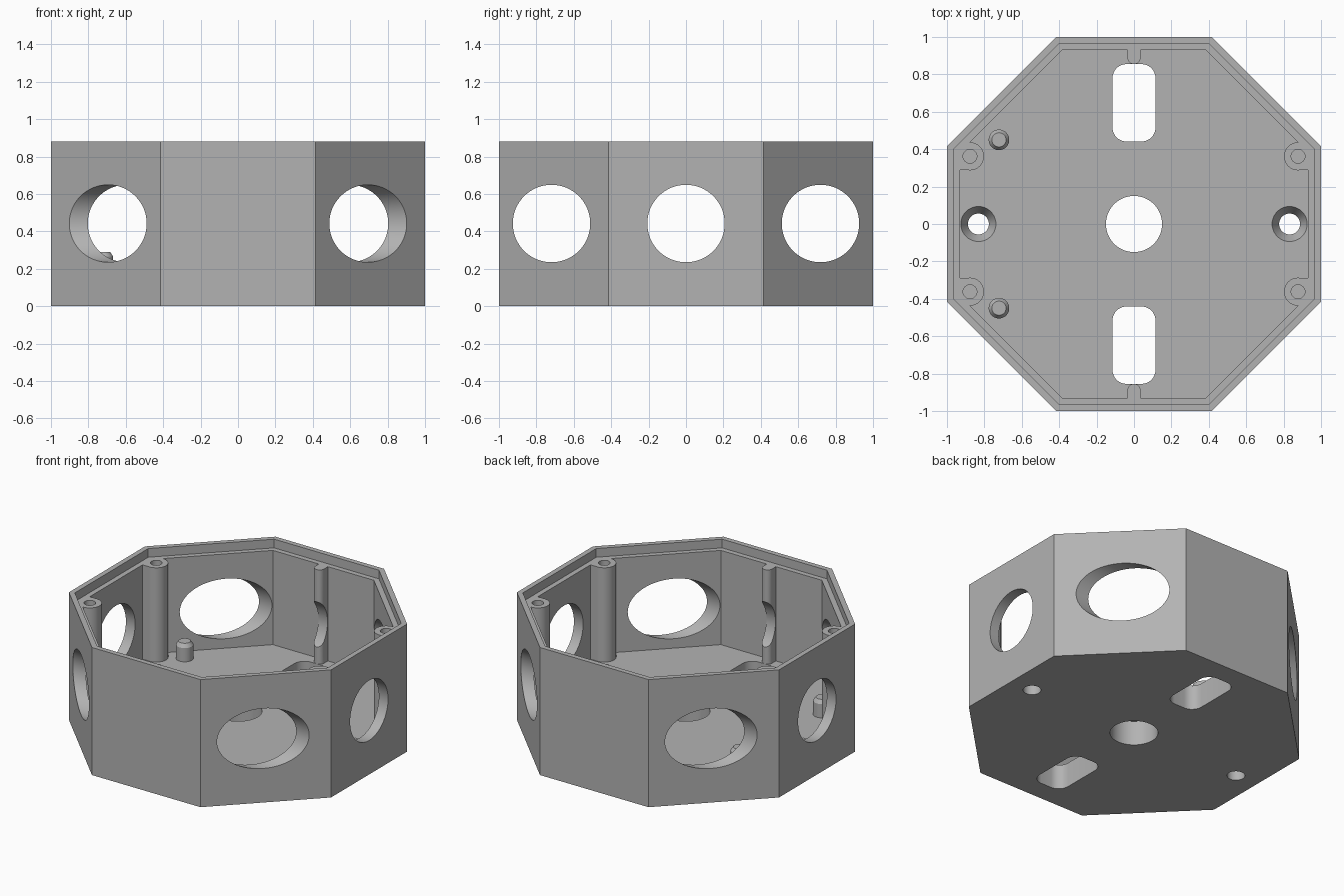
import bpy, bmesh, math
from mathutils import Matrix, Vector

if "Cube" in bpy.data.objects:
    bpy.data.objects.remove(bpy.data.objects["Cube"], do_unlink=True)

HEIGHT, LEDGE, FLOOR = 0.88, 0.82, 0.17

grey = bpy.data.materials.new("grey plastic")
grey.use_nodes = True
grey.diffuse_color = (0.45, 0.45, 0.45, 1)
grey.node_tree.nodes["Principled BSDF"].inputs["Base Color"].default_value = (0.45, 0.45, 0.45, 1)


def make(name, bm):
    bmesh.ops.recalc_face_normals(bm, faces=bm.faces)
    mesh = bpy.data.meshes.new(name)
    bm.to_mesh(mesh)
    bm.free()
    mesh.materials.append(grey)
    ob = bpy.data.objects.new(name, mesh)
    bpy.context.collection.objects.link(ob)
    return ob


def prism(name, points, z0, z1):
    bm = bmesh.new()
    base = bm.faces.new([bm.verts.new((x, y, z0)) for x, y in points])
    top = bmesh.ops.extrude_face_region(bm, geom=[base])["geom"]
    moved = [v for v in top if isinstance(v, bmesh.types.BMVert)]
    bmesh.ops.translate(bm, verts=moved, vec=(0, 0, z1 - z0))
    return make(name, bm)


def octagon(name, apothem, z0, z1):
    r = apothem / math.cos(math.pi / 8)
    angles = [math.pi / 8 + i * math.pi / 4 for i in range(8)]
    return prism(name, [(r * math.cos(a), r * math.sin(a)) for a in angles], z0, z1)


def rounded(name, cx, cy, hx, hy, r, z0, z1, steps=8):
    # Rectangle with rounded corners, drawn one quarter at a time
    points = []
    for q, (sx, sy) in enumerate([(1, 1), (-1, 1), (-1, -1), (1, -1)]):
        for i in range(steps + 1):
            a = (q + i / steps) * math.pi / 2
            points.append((cx + sx * (hx - r) + r * math.cos(a),
                           cy + sy * (hy - r) + r * math.sin(a)))
    return prism(name, points, z0, z1)


def cone(name, x, y, z0, z1, r0, r1, sides=48):
    bm = bmesh.new()
    bmesh.ops.create_cone(bm, cap_ends=True, segments=sides, radius1=r0, radius2=r1,
                          depth=z1 - z0, matrix=Matrix.Translation((x, y, (z0 + z1) / 2)))
    return make(name, bm)


def combine(target, tool, operation):
    mod = target.modifiers.new(operation, 'BOOLEAN')
    mod.operation, mod.solver, mod.object = operation, 'EXACT', tool
    bpy.context.view_layer.objects.active = target
    bpy.ops.object.modifier_apply(modifier=mod.name)
    bpy.data.objects.remove(tool, do_unlink=True)


def smooth(ob):
    bpy.ops.object.select_all(action='DESELECT')
    ob.select_set(True)
    bpy.context.view_layer.objects.active = ob
    bpy.ops.object.shade_smooth_by_angle(angle=math.radians(25))


# Eight-sided box with a cavity and a stepped rim
box = octagon("box", 1, 0, HEIGHT)
combine(box, octagon("cavity", 0.93, FLOOR, HEIGHT + 0.1), 'DIFFERENCE')
combine(box, octagon("rim_step", 0.965, LEDGE, HEIGHT + 0.1), 'DIFFERENCE')

# Four screw posts joined to the side walls
for sx in (-1, 1):
    for sy in (-1, 1):
        x, y = sx * 0.877, sy * 0.362
        combine(box, cone("post", x, y, FLOOR - 0.03, LEDGE, 0.075, 0.075), 'UNION')
        web = [(x, y), (sx * 0.945, y), (sx * 0.945, y - sy * 0.0745), (x, y - sy * 0.0745)]
        combine(box, prism("post_web", web, FLOOR - 0.02, LEDGE), 'UNION')
        combine(box, cone("post_bore", x, y, 0.4, HEIGHT, 0.037, 0.037, 32), 'DIFFERENCE')

# Rounded ribs on the front and back walls
for sy in (-1, 1):
    combine(box, rounded("rib", 0, sy * 0.905, 0.035, 0.05, 0.034, FLOOR - 0.03, LEDGE), 'UNION')

# Three straight bores make the cable holes in six walls
for y in (-0.719, 0, 0.719):
    bore = cone("cable_bore", 0, 0, -1.2, 1.2, 0.207, 0.207, 64)
    bore.data.transform(Matrix.Translation((0, y, 0.442)) @ Matrix.Rotation(math.pi / 2, 4, 'Y'))
    combine(box, bore, 'DIFFERENCE')

# Floor openings: centre hole, two slots, two countersunk screw holes
combine(box, cone("centre_hole", 0, 0, -0.1, 0.3, 0.15, 0.15, 64), 'DIFFERENCE')
for s in (-1, 1):
    combine(box, rounded("slot", 0, s * 0.648, 0.115, 0.207, 0.075, -0.1, FLOOR + 0.03), 'DIFFERENCE')
    combine(box, cone("screw_hole", s * 0.832, 0, -0.1, 0.3, 0.056, 0.056), 'DIFFERENCE')
    combine(box, cone("countersink", s * 0.832, 0, 0.1, FLOOR + 0.0005, 0.056, 0.094), 'DIFFERENCE')
smooth(box)

# Two chamfered pegs standing on the floor
for side, s in (("front", -1), ("back", 1)):
    peg = cone(side + "_peg", -0.722, s * 0.45, FLOOR - 0.02, 0.265, 0.055, 0.055)
    combine(peg, cone("peg_tip", -0.722, s * 0.45, 0.265, 0.29, 0.055, 0.038), 'UNION')
    smooth(peg)
